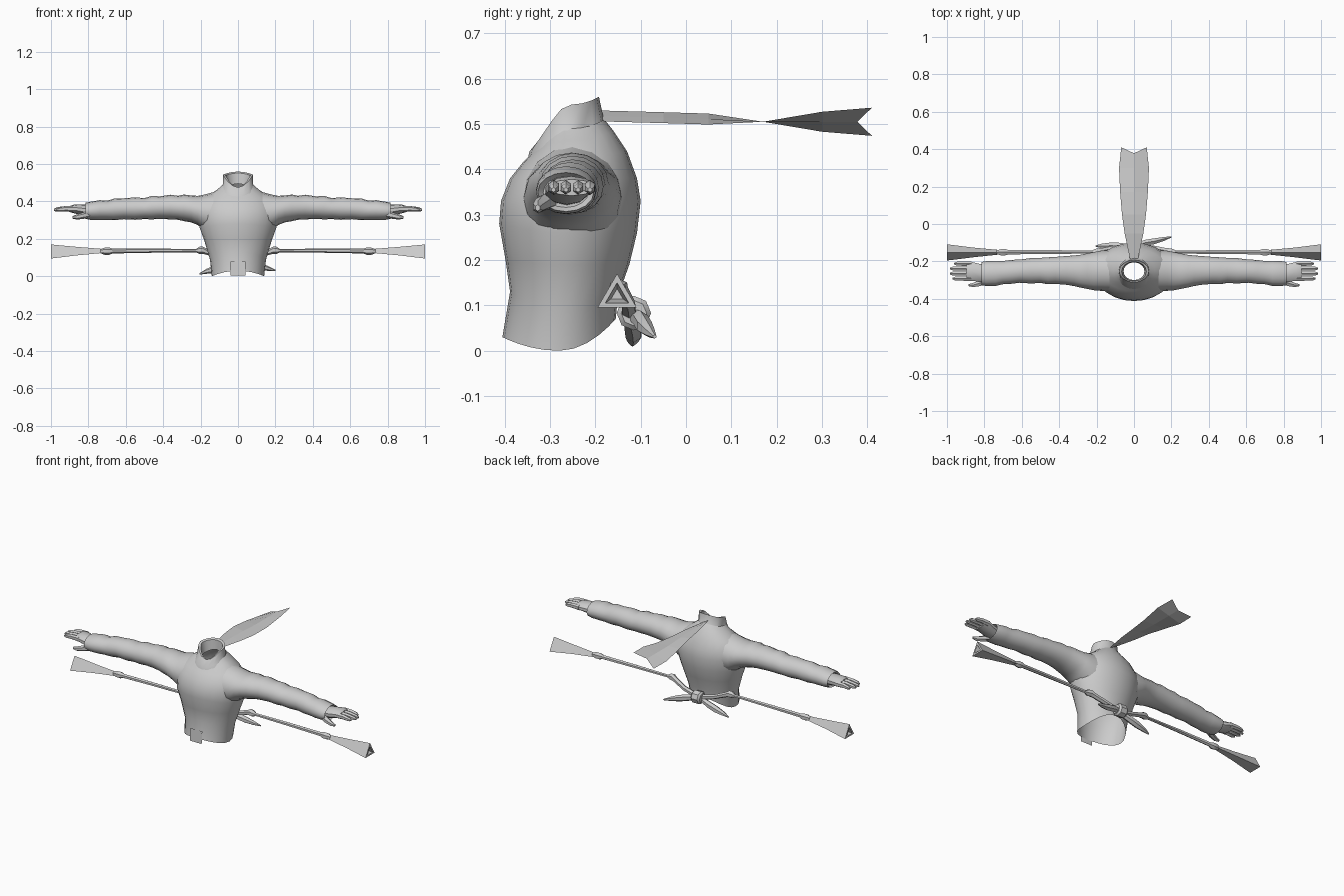
import bpy, bmesh
from math import sin, cos, pi, radians
from mathutils import Vector


def loft(name, rings, cap0=False, cap1=False, mirror=False, smooth=True):
    """Skin a list of equally sized closed rings of points."""
    bm = bmesh.new()
    rows = [[bm.verts.new(p) for p in r] for r in rings]
    n = len(rows[0])
    for a, b in zip(rows, rows[1:]):
        for i in range(n):
            j = (i + 1) % n
            bm.faces.new((a[i], a[j], b[j], b[i]))
    if cap0:
        bm.faces.new(rows[0][::-1])
    if cap1:
        bm.faces.new(rows[-1])
    bmesh.ops.recalc_face_normals(bm, faces=bm.faces)
    me = bpy.data.meshes.new(name)
    bm.to_mesh(me)
    bm.free()
    ob = bpy.data.objects.new(name, me)
    bpy.context.collection.objects.link(ob)
    if mirror:
        ob.modifiers.new("mirror", 'MIRROR')
    if smooth:
        bpy.ops.object.select_all(action='DESELECT')
        ob.select_set(True)
        bpy.context.view_layer.objects.active = ob
        bpy.ops.object.shade_smooth_by_angle(angle=radians(40))
    return ob


def body_ring(zf, zs, zb, hw, yf, yb, n=24):
    """Horizontal oval with its own height at front, sides and back."""
    pts = []
    for i in range(n):
        a = 2 * pi * i / n
        c = cos(a)
        z = zs + ((zf if c > 0 else zb) - zs) * c * c
        pts.append((hw * sin(a), (yf + yb) / 2 + (yf - yb) / 2 * c, z))
    return pts


def limb(name, secs, n=8, mirror=True, cap0=True, cap1=True, smooth=True):
    """Loft along x; each section is x, y, z, y radius, z radius."""
    rings = [[(x, y + ry * sin(2 * pi * i / n), z + rz * cos(2 * pi * i / n))
              for i in range(n)] for x, y, z, ry, rz in secs]
    return loft(name, rings, cap0, cap1, mirror, smooth)


def sheet(name, rows):
    """Flat cloth from rows of points."""
    me = bpy.data.meshes.new(name)
    w = len(rows[0])
    faces = [(r * w + c, r * w + c + 1, (r + 1) * w + c + 1, (r + 1) * w + c)
             for r in range(len(rows) - 1) for c in range(w - 1)]
    me.from_pydata([p for r in rows for p in r], [], faces)
    ob = bpy.data.objects.new(name, me)
    bpy.context.collection.objects.link(ob)
    return ob


# Torso of the tunic, open at hem and neck
loft("tunic_torso", [body_ring(*r) for r in [
    (.03, .00, .07, .14, -.405, -.155),
    (.13, .09, .12, .15, -.388, -.15),
    (.20, .19, .19, .18, -.398, -.125),
    (.28, .26, .26, .205, -.412, -.108),
    (.33, .33, .33, .215, -.408, -.10),
    (.38, .38, .38, .205, -.388, -.108),
    (.415, .425, .44, .17, -.36, -.13),
    (.44, .465, .485, .11, -.335, -.16),
    (.455, .49, .51, .08, -.322, -.18)]])

# Slanted collar with an inner wall
loft("collar", [body_ring(*r, n=16) for r in [
    (.41, .46, .495, .095, -.352, -.17),
    (.44, .475, .505, .082, -.345, -.18),
    (.475, .543, .56, .08, -.312, -.192),
    (.475, .54, .552, .066, -.305, -.202),
    (.44, .475, .495, .056, -.30, -.205)]])

# Wrinkled sleeves: x, y, z centre and radii
limb("sleeve", [
    (.13, -.25, .335, .11, .115),
    (.18, -.25, .342, .107, .095),
    (.215, -.252, .352, .102, .078),
    (.25, -.252, .36, .095, .072),
    (.29, -.252, .366, .087, .071),
    (.32, -.25, .366, .082, .064),
    (.36, -.248, .37, .077, .066),
    (.42, -.248, .367, .072, .06),
    (.46, -.25, .367, .072, .063),
    (.50, -.248, .362, .067, .056),
    (.55, -.25, .362, .068, .06),
    (.61, -.252, .361, .062, .056),
    (.66, -.256, .358, .064, .058),
    (.70, -.26, .353, .062, .051),
    (.74, -.264, .354, .067, .053),
    (.79, -.265, .35, .066, .048),
    (.815, -.265, .35, .062, .043),
    (.80, -.265, .35, .05, .034)], n=16, cap0=False)

# Hands: palm, four fingers, thumb
limb("palm", [(.78, -.262, .35, .042, .03), (.82, -.262, .353, .05, .03),
              (.87, -.253, .36, .053, .025), (.895, -.252, .36, .05, .018)], n=10)
for k, (y, tip) in enumerate([(-.292, .97), (-.265, .985), (-.238, .983), (-.212, .962)]):
    limb(f"finger_{k + 1}", [
        (.87, y, .36, .014, .017), (.92, y, .361, .013, .015),
        (tip - .015, y, .357, .012, .012), (tip, y, .355, .005, .005)], n=6)
limb("thumb", [(.78, -.295, .335, .022, .02), (.82, -.315, .326, .019, .018),
               (.86, -.326, .317, .013, .014), (.885, -.327, .315, .006, .007)], n=6)

# Neck scarf tail: twisted strip with a swallow-tail end (y, half width, z, tilt, notch)
rows = []
for y, w, z, t, notch in [(-.195, .02, .518, -.012, 0), (-.05, .05, .514, -.012, 0),
                          (.05, .064, .511, -.012, 0), (.17, .074, .505, 0, 0),
                          (.30, .08, .505, .022, 0), (.41, .068, .505, .031, .032)]:
    rows.append([(-w, y, z - t), (0, y - notch, z), (w, y, z + t)])
sheet("scarf_tail", rows)

# Small square flap hanging at the front hem
sheet("front_flap", [[(-.04, -.408, .005), (.04, -.408, .005)],
                     [(-.04, -.402, .08), (.04, -.402, .08)]])

# Sash ropes running out to both sides, with two knots each
limb("sash_rope", [
    (.02, -.125, .085, .018, .016), (.10, -.128, .105, .016, .014),
    (.17, -.143, .132, .017, .016), (.19, -.148, .14, .021, .02),
    (.205, -.15, .139, .02, .02), (.225, -.15, .137, .009, .009),
    (.45, -.15, .137, .012, .011), (.67, -.151, .135, .013, .013),
    (.69, -.151, .134, .02, .02), (.71, -.151, .134, .02, .02),
    (.735, -.151, .134, .011, .011)], n=6)

# Three-sided flared tassels with a hollow end
limb("tassel", [(.72, -.151, .132, .014, .014), (.86, -.152, .127, .03, .03),
                (1.0, -.152, .12, .05, .05), (1.0, -.152, .12, .03, .03),
                (.95, -.152, .122, .015, .015)], n=3, smooth=False)

# Centre knot and the two short pointed sash ends
limb("sash_knot", [(-.03, -.115, .083, .028, .028), (-.02, -.115, .083, .038, .038),
                   (.02, -.115, .083, .038, .038), (.03, -.115, .083, .028, .028)],
     n=8, mirror=False)
limb("sash_end_left", [
    (-.01, -.125, .075, .014, .014), (-.07, -.118, .055, .02, .02),
    (-.12, -.116, .04, .02, .022), (-.17, -.117, .026, .014, .013),
    (-.205, -.118, .013, .004, .004)], n=6, mirror=False)
limb("sash_end_right", [
    (.01, -.115, .078, .014, .014), (.06, -.10, .068, .018, .02),
    (.11, -.092, .055, .018, .02), (.16, -.08, .042, .012, .013),
    (.20, -.069, .031, .004, .004)], n=6, mirror=False)
